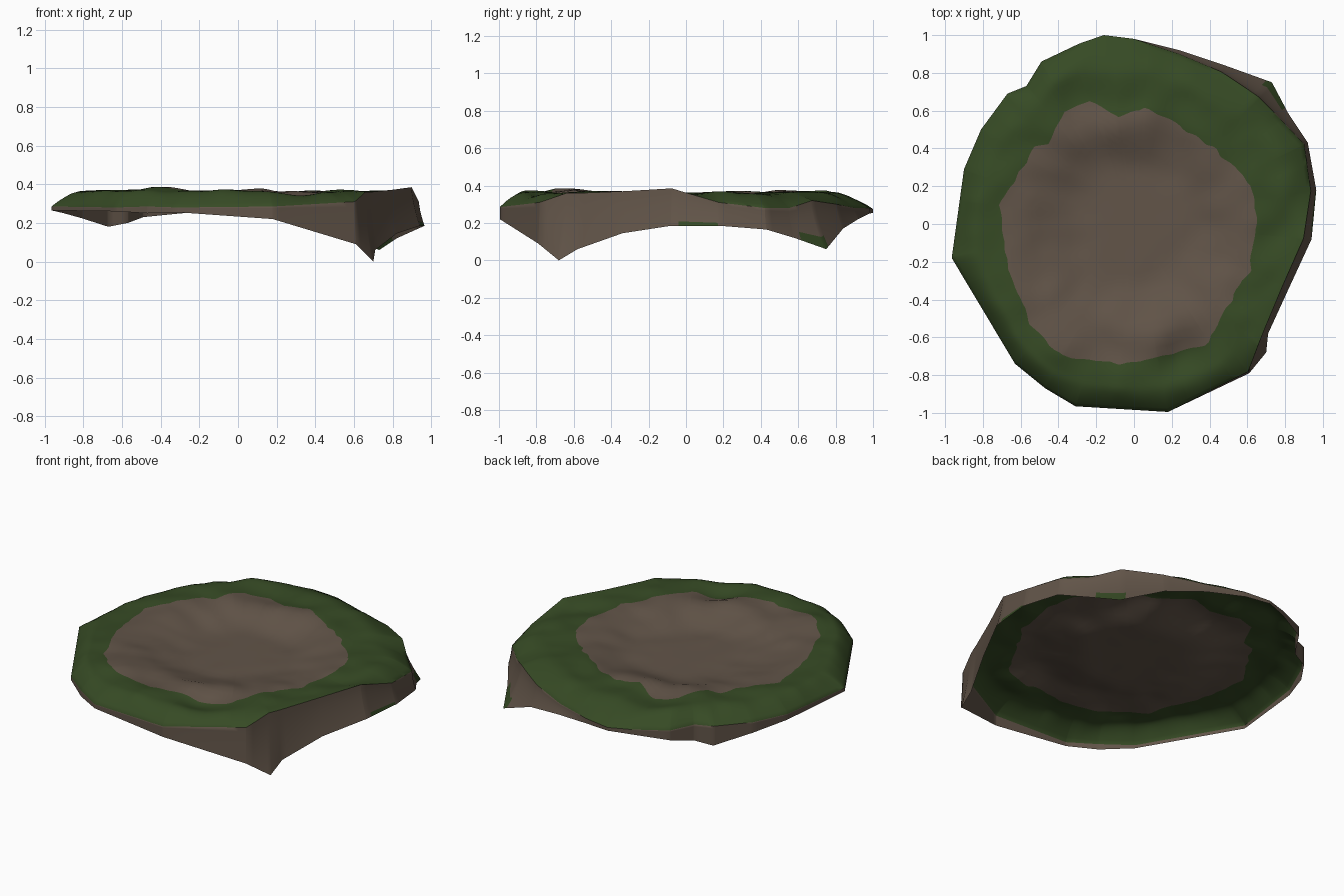
import bpy, bmesh, math
from mathutils import Vector, noise

if "Cube" in bpy.data.objects:
    bpy.data.objects.remove(bpy.data.objects["Cube"])

# skirt outline: x, y of lower edge, rim inset factor, rim z, lower edge z
OUTLINE = [
    (-.965, -.18, 1, .285, .265), (-.63, -.74, 1, .28, .26), (-.47, -.87, 1, .285, .25),
    (-.31, -.965, 1, .28, .255), (.18, -.995, 1, .285, .22), (.61, -.79, .99, .31, .09),
    (.70, -.68, .94, .36, 0), (.71, -.58, .97, .36, .06), (.82, -.34, .96, .37, .145),
    (.94, -.08, .955, .385, .185), (.965, .18, .97, .31, .185), (.92, .43, .98, .28, .165),
    (.82, .58, .95, .28, .12), (.73, .75, .90, .32, .06), (.48, .84, .96, .30, .17),
    (.24, .92, .98, .28, .22), (0, .98, 1, .28, .25), (-.16, 1, 1, .275, .255),
    (-.29, .955, 1, .28, .25), (-.49, .86, 1, .29, .23), (-.57, .73, 1, .30, .20),
    (-.67, .69, 1, .30, .18), (-.81, .50, 1, .29, .225), (-.90, .29, 1, .285, .25)]

# border between bare earth and grass
BORDER = [
    (.65, 0), (.625, .21), (.46, .37), (.29, .49), (.055, .62), (-.08, .565),
    (-.235, .65), (-.37, .60), (-.46, .43), (-.525, .41), (-.71, .10), (-.67, -.24),
    (-.55, -.53), (-.38, -.70), (-.08, -.745), (.21, -.69), (.40, -.63), (.48, -.46),
    (.61, -.24)]

# local mounds and dents: x, y, height, radius
MOUNDS = [
    (-.40, -.66, .028, .14), (.25, -.72, -.04, .12), (.12, -.56, .018, .13),
    (-.27, .65, -.025, .12), (-.04, .47, .02, .12), (-.5, .76, .015, .15)]


def material(name, rgb):
    m = bpy.data.materials.new(name)
    m.diffuse_color = (*rgb, 1)
    m.use_nodes = True
    m.node_tree.nodes["Principled BSDF"].inputs["Base Color"].default_value = m.diffuse_color
    return m


def angle(p):
    return math.atan2(p[1], p[0]) % math.tau


def sample(table, a):
    """Interpolate a closed table of points by polar angle."""
    rows = sorted((angle(r), r) for r in table)
    rows = [(rows[-1][0] - math.tau, rows[-1][1])] + rows + [(rows[0][0] + math.tau, rows[0][1])]
    for (a0, p), (a1, q) in zip(rows, rows[1:]):
        if a0 <= a <= a1:
            t = (a - a0) / (a1 - a0)
            return [u + (v - u) * t for u, v in zip(p, q)]


def smooth(t):
    t = min(max(t, 0), 1)
    return t * t * (3 - 2 * t)


def height(x, y):
    """Bowl with a raised, bumpy outer ring."""
    r = math.hypot(x, y)
    z = .300 + .062 * smooth((r - .28) / .34)
    z += noise.noise(Vector((x * 3.2, y * 3.2, 1.7))) * .014 * smooth(r / .6)
    z += noise.noise(Vector((x * 7, y * 7, 5.1))) * .012 * smooth(r / .6)
    for mx, my, h, w in MOUNDS:
        z += h * math.exp(-((x - mx) ** 2 + (y - my) ** 2) / (w * w))
    return min(z, .385)


# columns of points from the centre out over the rim and down the skirt
EARTH, GRASS, SKIRT = 14, 14, 8
angles = sorted({round(a, 4) for a in [math.tau * i / 144 for i in range(144)]
                 + [angle(p) for p in OUTLINE + BORDER]})
N = len(angles)
columns = []
for a in angles:
    ox, oy, k, zt, zb = sample(OUTLINE, a)
    bx, by = sample(BORDER, a)
    # ragged edge of the grass
    rag = 1 + .03 * noise.noise(Vector((math.cos(a) * 9, math.sin(a) * 9, 3)))
    bx, by = bx * rag, by * rag
    rx, ry = ox * k, oy * k
    col = []
    for j in range(1, EARTH + 1):
        x, y = bx * j / EARTH, by * j / EARTH
        col.append((x, y, height(x, y)))
    for j in range(1, GRASS + 1):
        s = j / GRASS
        x, y = bx + (rx - bx) * s, by + (ry - by) * s
        f = max(0, (s - .5) / .5) ** 1.8
        col.append((x, y, height(x, y) * (1 - f) + zt * f))
    for j in range(1, SKIRT + 1):
        s = j / SKIRT
        w = s ** 1.5  # slight outward flare at the foot
        col.append((rx + (ox - rx) * w, ry + (oy - ry) * w, zt + (zb - zt) * s))
    columns.append(col)

bm = bmesh.new()
centre = bm.verts.new((0, 0, height(0, 0)))
grid = [[bm.verts.new(p) for p in col] for col in columns]
LAST = EARTH + GRASS + SKIRT - 2
for i in range(N):
    c, d = grid[i], grid[(i + 1) % N]
    deg = math.degrees(angles[i])
    bm.faces.new((centre, c[0], d[0]))
    for j in range(LAST + 1):
        f = bm.faces.new((c[j], c[j + 1], d[j + 1], d[j]))
        grassy = EARTH - 1 <= j < EARTH + GRASS - 1
        # grass patches along the lower right edge
        if j >= LAST - 1:
            grassy = 36 < deg < 47 or (j == LAST and (deg < 9 or deg > 357))
        f.material_index = 1 if grassy else 0
me = bpy.data.meshes.new("ground_patch")
bm.to_mesh(me)
bm.free()
me.materials.append(material("brown earth", (.122, .09, .066)))
me.materials.append(material("dark green grass", (.037, .069, .018)))
ground = bpy.data.objects.new("ground_patch", me)
bpy.context.collection.objects.link(ground)
bpy.context.view_layer.objects.active = ground
ground.select_set(True)
bpy.ops.object.shade_smooth_by_angle(angle=math.radians(50))
